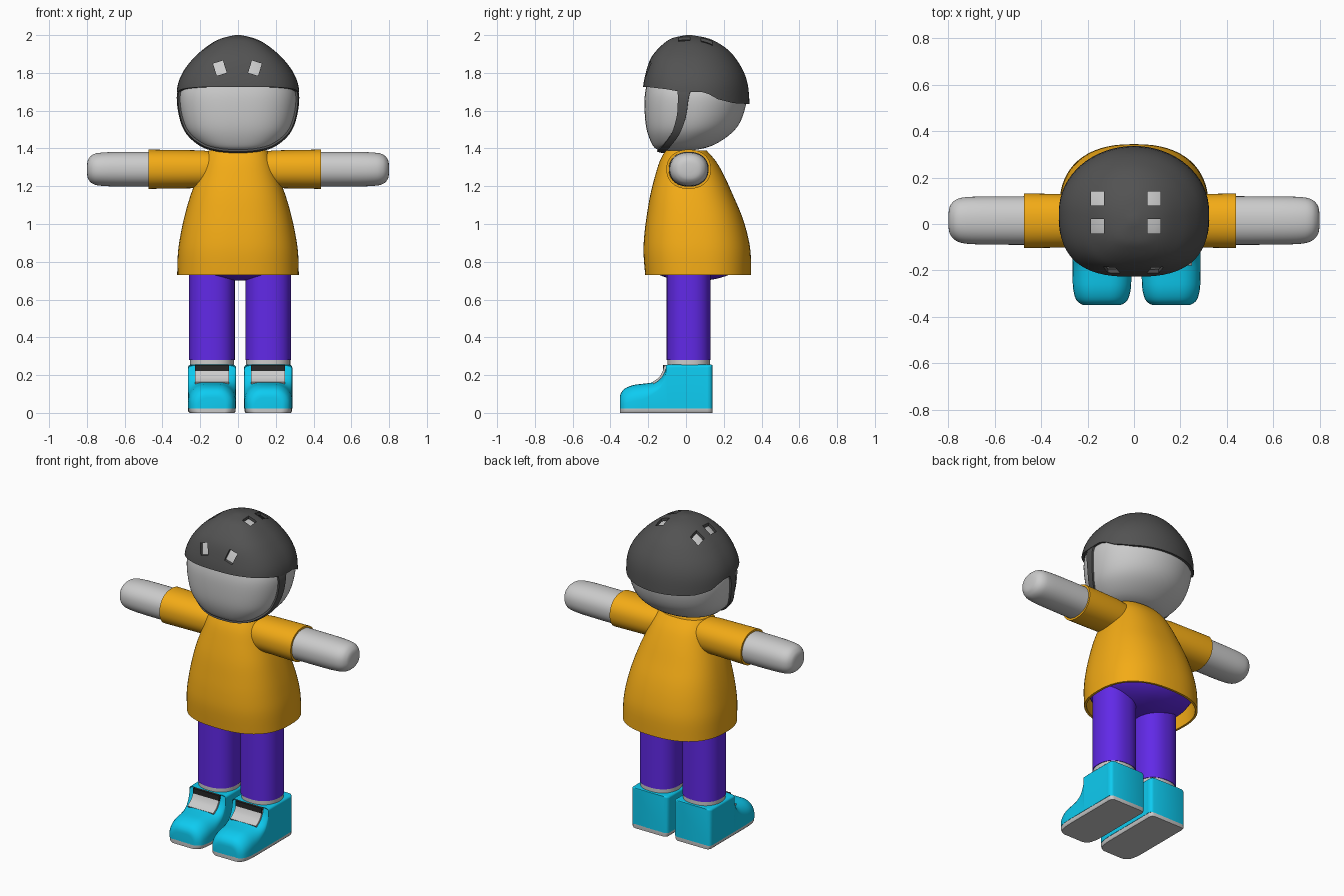
import bpy, bmesh
from math import sin, cos, pi, radians
from mathutils import Matrix

if "Cube" in bpy.data.objects:
    bpy.data.objects.remove(bpy.data.objects["Cube"])

COLORS = {"dark": (0.085, 0.085, 0.085, 1), "black": (0.02, 0.02, 0.02, 1),
          "orange": (0.9, 0.41, 0.008, 1), "purple": (0.12, 0.022, 0.80, 1),
          "cyan": (0.004, 0.60, 0.88, 1)}
MATS = {}
for key, col in COLORS.items():
    MATS[key] = bpy.data.materials.new(key)
    MATS[key].diffuse_color = col
cutters = []


def spline(rows, steps):
    """Catmull-Rom refinement of a list of number tuples."""
    out = []
    for i in range(len(rows) - 1):
        p0, p1 = rows[max(i - 1, 0)], rows[i]
        p2, p3 = rows[i + 1], rows[min(i + 2, len(rows) - 1)]
        for s in range(steps):
            t = s / steps
            out.append(tuple(b + 0.5 * t * (c - a + t * (2 * a - 5 * b + 4 * c - d
                             + t * (3 * (b - c) + d - a)))
                             for a, b, c, d in zip(p0, p1, p2, p3)))
    return out + [rows[-1]]


def skin(name, rings, mat=None, closed=True, caps=(True, True), matrix=None):
    """Join rings of points into a surface."""
    bm = bmesh.new()
    vs = [[bm.verts.new(p) for p in r] for r in rings]
    n = len(vs[0])
    for a, b in zip(vs, vs[1:]):
        for i in range(n if closed else n - 1):
            j = (i + 1) % n
            bm.faces.new((a[i], a[j], b[j], b[i]))
    if caps[0]:
        bm.faces.new(vs[0])
    if caps[1]:
        bm.faces.new(vs[-1])
    if matrix:
        bm.transform(matrix)
    bmesh.ops.recalc_face_normals(bm, faces=bm.faces)
    me = bpy.data.meshes.new(name)
    bm.to_mesh(me)
    bm.free()
    ob = bpy.data.objects.new(name, me)
    bpy.context.collection.objects.link(ob)
    if mat:
        me.materials.append(MATS[mat])
    return ob


def loft(name, rows, mat=None, front=2.0, back=2.0, steps=4, seg=64, **kw):
    """Rows are (height, half width, front y, back y) superellipse sections."""
    rings = []
    for z, hx, y0, y1 in spline(rows, steps):
        ring = []
        for k in range(seg):
            a = 2 * pi * k / seg
            c, s = cos(a), sin(a)
            e = 2 / (back if s > 0 else front)
            x = hx * abs(c) ** e * (1 if c > 0 else -1)
            y = (y1 - y0) / 2 * abs(s) ** e * (1 if s > 0 else -1)
            ring.append((x, (y0 + y1) / 2 + y, z))
        rings.append(ring)
    return skin(name, rings, mat, **kw)


def box(name, loc, size, mat=None, rot_y=0):
    x, y, z = (s / 2 for s in size)
    rings = [[(-x, -y, h), (x, -y, h), (x, y, h), (-x, y, h)] for h in (-z, z)]
    return skin(name, rings, mat, matrix=Matrix.Translation(loc) @ Matrix.Rotation(rot_y, 4, 'Y'))


def solidify(ob, thickness, offset=-1):
    m = ob.modifiers.new("thickness", 'SOLIDIFY')
    m.thickness, m.offset = thickness, offset


def cut(ob, cutter):
    m = ob.modifiers.new("cut", 'BOOLEAN')
    m.operation, m.solver, m.object = 'DIFFERENCE', 'EXACT', cutter
    cutter.hide_render = True
    cutters.append(cutter)


# Head, flatter at the face
head = loft("head", [
    (1.386, .04, -.12, -.02), (1.396, .13, -.155, .07), (1.42, .20, -.178, .15),
    (1.48, .265, -.203, .24), (1.55, .297, -.216, .292), (1.65, .314, -.22, .32),
    (1.72, .305, -.212, .312), (1.8, .265, -.19, .28), (1.88, .20, -.15, .215),
    (1.94, .12, -.09, .14), (1.968, .03, -.01, .05)], front=2.6, back=2.0)

# Helmet shell, brim cut and vents
helmet = loft("helmet", [
    (1.6, .325, -.232, .338), (1.72, .322, -.228, .33), (1.8, .294, -.213, .308),
    (1.87, .243, -.19, .268), (1.92, .19, -.155, .225), (1.96, .135, -.112, .168),
    (1.985, .08, -.07, .11), (2.0, .015, 0, .03)], "dark", front=2.7, back=2.0,
    caps=(False, True))
solidify(helmet, .016)
brim = [(-.4, 1.73), (-.2, 1.725), (-.1, 1.713), (-.03, 1.70), (.08, 1.70), (.12, 1.688),
        (.17, 1.66), (.25, 1.64), (.45, 1.628), (.45, 1.4), (-.4, 1.4)]
cut(helmet, skin("brim_cutter", [[(x, y, z) for y, z in brim] for x in (-.5, .5)]))
for x in (-.157, .087):
    for y in (.11, -.01):
        cut(helmet, box("top_vent_cutter", (x, y, 1.97), (.056, .062, .2)))
for s in (-1, 1):
    cut(helmet, box("front_vent_cutter", (s * .093 - .003, -.22, 1.825),
                    (.055, .2, .068), rot_y=s * .3))

# Chin strap hugging the head
half = [(.325, -.01, 1.73, .042), (.325, -.015, 1.67, .03), (.31, -.025, 1.57, .025),
        (.27, -.055, 1.48, .022), (.20, -.10, 1.415, .02), (.10, -.128, 1.39, .02)]
path = half + [(0, -.135, 1.383, .02)] + [(-x, y, z, w) for x, y, z, w in half[::-1]]
strap = skin("chin_strap", [[(x, y + k * w, z) for k in (-1, -.33, .33, 1)]
                            for x, y, z, w in spline(path, 5)],
             "dark", closed=False, caps=(False, False))
wrap = strap.modifiers.new("wrap", 'SHRINKWRAP')
wrap.target, wrap.wrap_mode, wrap.offset = head, 'ABOVE_SURFACE', .004
solidify(strap, .014, 0)

# Shirt and pelvis
shirt = loft("shirt", [
    (.73, .322, -.216, .344), (.85, .318, -.225, .342), (.95, .303, -.22, .324),
    (1.05, .281, -.207, .293), (1.15, .252, -.19, .25), (1.25, .215, -.165, .205),
    (1.33, .185, -.14, .16), (1.388, .155, -.11, .11)], "orange", front=2.5, back=2.4,
    caps=(False, True))
solidify(shirt, .014)
loft("pelvis", [(.70, .02, .02, .06), (.706, .09, -.06, .14), (.73, .18, -.14, .225),
                (.77, .26, -.185, .285), (.82, .298, -.205, .318)], "purple", 2.3, 2.3)

# Arms and sleeves
for side, s, end in (("left", -1, .475), ("right", 1, .44)):
    turn = Matrix.Translation((0, 0, 1.29)) @ Matrix.Rotation(s * pi / 2, 4, 'Y')
    loft(side + "_sleeve", [(.08, .09, -.09, .11), (.2, .10, -.10, .127),
                            (end, .104, -.104, .132), (end, .092, -.091, .119),
                            (end - .03, .088, -.087, .115)],
         "orange", 2.2, 2.2, steps=1, matrix=turn)
    loft(side + "_arm", [(.3, .092, -.09, .12), (.6, .092, -.089, .119),
                         (.72, .088, -.085, .116), (.765, .079, -.073, .106),
                         (.788, .06, -.052, .086), (.797, .04, -.03, .063),
                         (.80, .012, 0, .03)], None, 2.2, 2.2, matrix=turn)

# Shoe sections: y, half width, height, rounding in x and z
SHOE = [(-.35, .072, .08, .05, .04), (-.345, .09, .103, .06, .06), (-.325, .112, .128, .08, .08),
        (-.28, .124, .147, .09, .085), (-.22, .127, .155, .09, .08), (-.17, .127, .163, .09, .06),
        (-.135, .127, .182, .07, .05), (-.112, .127, .218, .045, .035), (-.102, .127, .25, .03, .02),
        (-.09, .127, .255, .02, .015), (.09, .127, .255, .02, .015), (.118, .127, .255, .02, .015),
        (.133, .12, .255, .015, .012), (.139, .108, .253, .012, .01)]


def shoe_ring(cx, y, w, h, rx, rz):
    arc = [(w - rx + rx * cos(a * pi / 12), h - rz + rz * sin(a * pi / 12)) for a in range(7)]
    right = [(w, .024)] + arc
    return [(cx + x, y, z) for x, z in right] + [(cx - x, y, z) for x, z in right[::-1]]


# Legs, socks and shoes
for side, cx in (("left", -.138), ("right", .16)):
    place = Matrix.Translation((cx, 0, 0))
    loft(side + "_leg", [(.28, .121, -.102, .131), (.8, .121, -.102, .131)],
         "purple", 2.3, 2.3, steps=1, matrix=place)
    loft(side + "_sock", [(.24, .117, -.098, .128), (.284, .117, -.098, .128)],
         None, 2.3, 2.3, steps=1, matrix=place)
    rows = spline(SHOE, 3)
    skin(side + "_shoe", [shoe_ring(cx, *r) for r in rows], "cyan")
    skin(side + "_sole", [[(cx + k * (r[1] - t), r[0], z) for k, t, z in
                           ((-1, .008, 0), (1, .008, 0), (1, .002, .008), (1, .002, .026),
                            (-1, .002, .026), (-1, .002, .008))] for r in rows])
    tongue = skin(side + "_tongue", [[(cx - .09, y, z), (cx + .09, y, z)] for y, z in
                  spline([(-.175, .158), (-.14, .183), (-.118, .218), (-.107, .25)], 3)],
                  closed=False, caps=(False, False))
    solidify(tongue, .012, 0)
    box(side + "_shoe_band", (cx, -.112, .236), (.18, .022, .036), "black")

# Apply modifiers, drop cutters, smooth shading with crisp edges
parts = [o for o in bpy.context.collection.objects if o not in cutters]
for ob in [strap] + [p for p in parts if p is not strap]:
    bpy.context.view_layer.objects.active = ob
    for m in list(ob.modifiers):
        bpy.ops.object.modifier_apply(modifier=m.name)
for c in cutters:
    bpy.data.objects.remove(c)
for ob in parts:
    ob.select_set(True)
bpy.ops.object.shade_smooth_by_angle(angle=radians(40))

for m in bpy.data.materials:
    if m.users and not m.is_grease_pencil:
        m.use_nodes = True
        m.node_tree.nodes["Principled BSDF"].inputs["Base Color"].default_value = m.diffuse_color
